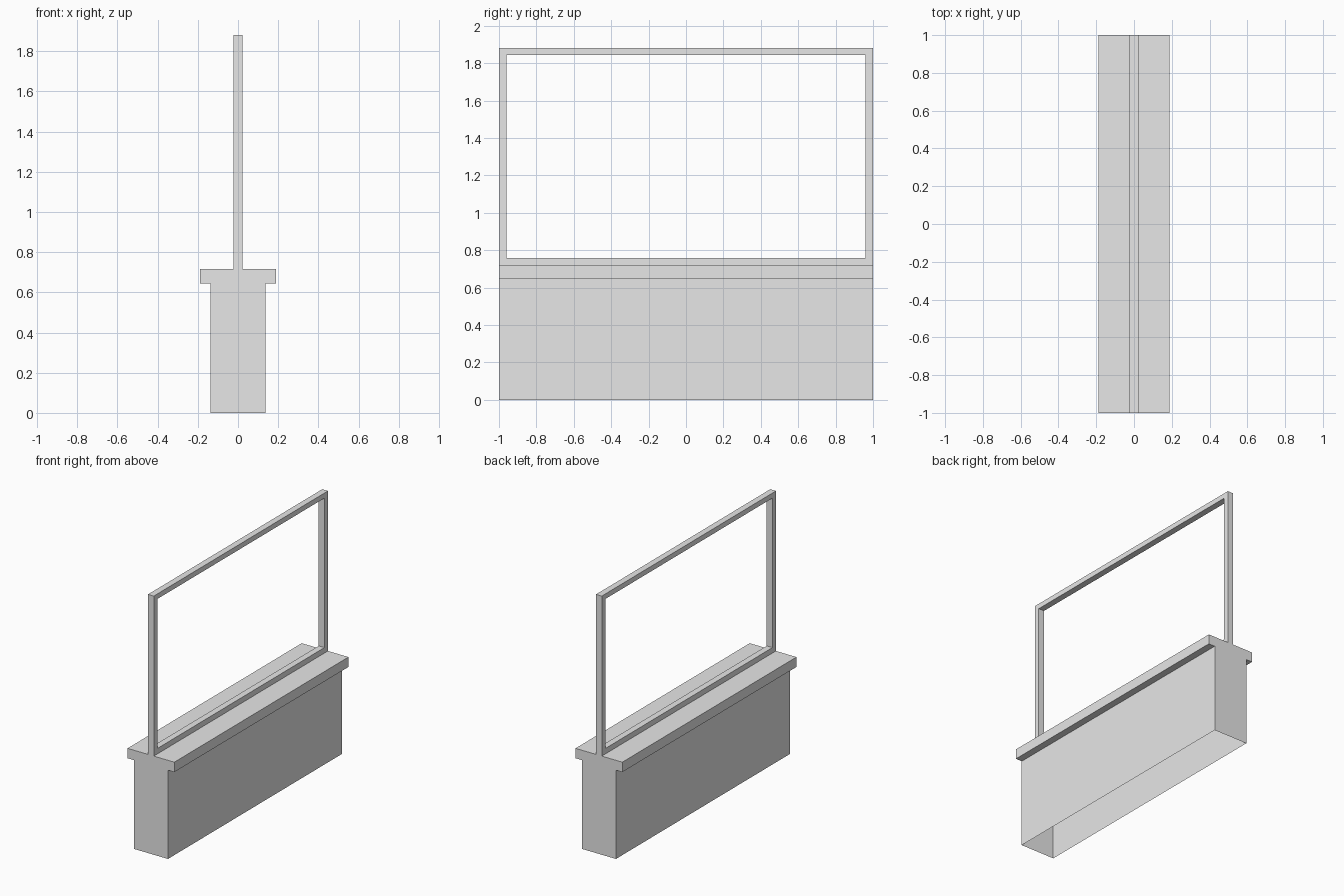
import bpy
import bmesh

cube = bpy.data.objects.get("Cube")
if cube:
    bpy.data.objects.remove(cube, do_unlink=True)

grey = bpy.data.materials.new("light grey")
grey.use_nodes = True
colour = (0.8, 0.8, 0.8, 1)
grey.diffuse_color = colour
grey.node_tree.nodes["Principled BSDF"].inputs["Base Color"].default_value = colour

END = 1.0            # half length
WALL = 0.137         # half widths
LEDGE = 0.188
FRAME = 0.023
LEDGE_LOW, LEDGE_TOP = 0.645, 0.717
RAIL_TOP, BAR_LOW, TOP = 0.757, 1.843, 1.88
POST = 0.96          # inner side of the posts


def finish(name, bm):
    bmesh.ops.recalc_face_normals(bm, faces=bm.faces)
    mesh = bpy.data.meshes.new(name)
    bm.to_mesh(mesh)
    bm.free()
    mesh.materials.append(grey)
    obj = bpy.data.objects.new(name, mesh)
    bpy.context.collection.objects.link(obj)


# Wall with ledge: a T profile run along y, hollow and open underneath
half = [(WALL, 0), (WALL, LEDGE_LOW), (LEDGE, LEDGE_LOW),
        (LEDGE, LEDGE_TOP), (FRAME, LEDGE_TOP)]
profile = half + [(-x, z) for x, z in reversed(half)]
bm = bmesh.new()
front, back = [[bm.verts.new((x, y, z)) for x, z in profile] for y in (-END, END)]
bm.faces.new(front)
bm.faces.new(back)
for i in range(len(profile) - 1):
    if i != len(half) - 1:       # the frame covers the top slot
        bm.faces.new((front[i], front[i + 1], back[i + 1], back[i]))
finish("wall_with_ledge", bm)


# Upright frame: a rectangular ring standing in the slot
def loop(bm, x, y, low, high):
    return [bm.verts.new((x, a, b)) for a, b in
            ((-y, low), (y, low), (y, high), (-y, high))]


bm = bmesh.new()
rings = [(loop(bm, x, END, LEDGE_TOP, TOP), loop(bm, x, POST, RAIL_TOP, BAR_LOW))
         for x in (-FRAME, FRAME)]
(outer_a, inner_a), (outer_b, inner_b) = rings
for i in range(4):
    j = (i + 1) % 4
    for outer, inner in rings:
        bm.faces.new((outer[i], outer[j], inner[j], inner[i]))
    bm.faces.new((inner_a[i], inner_a[j], inner_b[j], inner_b[i]))
    if i:                        # the underside opens into the wall
        bm.faces.new((outer_a[i], outer_a[j], outer_b[j], outer_b[i]))
finish("upright_frame", bm)
